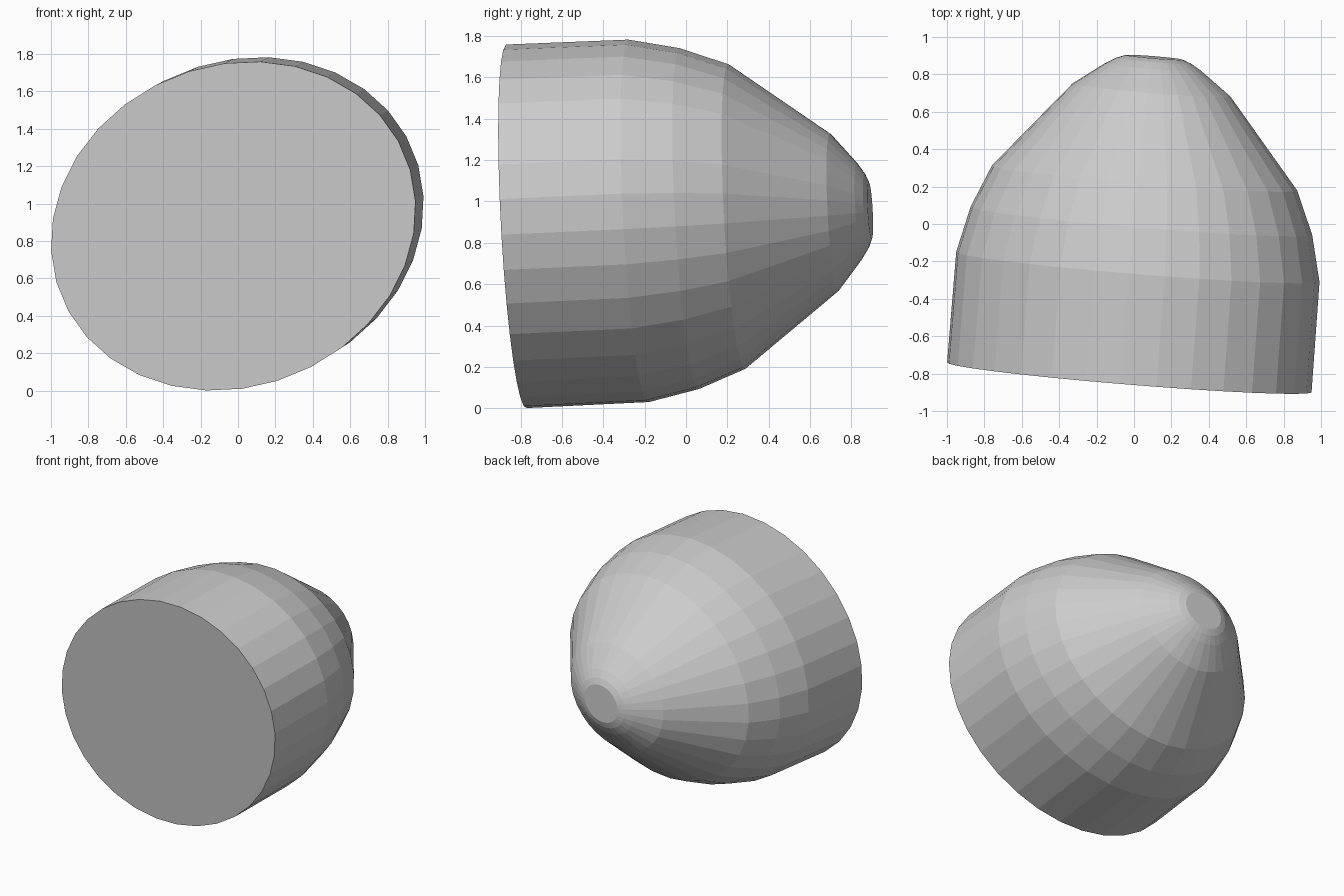
import bpy, bmesh, math
from mathutils import Vector, Matrix

if "Cube" in bpy.data.objects:
    bpy.data.objects.remove(bpy.data.objects["Cube"])

SIDES = 32
# profile: (distance along axis, scale of the oval section)
PROFILE = [(0, 1), (0.593, 0.997), (0.84, 0.9375), (1.07, 0.838),
           (1.543, 0.433), (1.665, 0.265), (1.70, 0.205), (1.718, 0.155)]

# tilted oval base: lies in plane y = A*x + B*z, oval rolled about the axis
A, B = -0.0772, -0.0446
roll = math.radians(22.4)


def in_plane(x, z):
    return Vector((x, A * x + B * z, z))


major = in_plane(math.cos(roll), math.sin(roll)) * 0.9936
minor = in_plane(-math.sin(roll), math.cos(roll)) * 0.859
axis = Vector((-A, 1, -B)).normalized()
placement = Matrix.Translation((-0.025, -0.82, 0.88)) @ \
    Matrix((major, minor, axis)).transposed().to_4x4()

# lathe the profile into faceted rings, cap both ends
bm = bmesh.new()
rings = []
for d, s in PROFILE:
    angles = [(i + 0.5) * math.tau / SIDES for i in range(SIDES)]
    rings.append([bm.verts.new((s * math.cos(t), s * math.sin(t), d)) for t in angles])
for low, high in zip(rings, rings[1:]):
    for i in range(SIDES):
        j = (i + 1) % SIDES
        bm.faces.new((low[i], low[j], high[j], high[i]))
bm.faces.new(rings[0])
bm.faces.new(rings[-1])
bm.transform(placement)
bmesh.ops.recalc_face_normals(bm, faces=bm.faces)

mesh = bpy.data.meshes.new("blunt_cone")
bm.to_mesh(mesh)
bm.free()
bpy.context.collection.objects.link(bpy.data.objects.new("blunt_cone", mesh))
